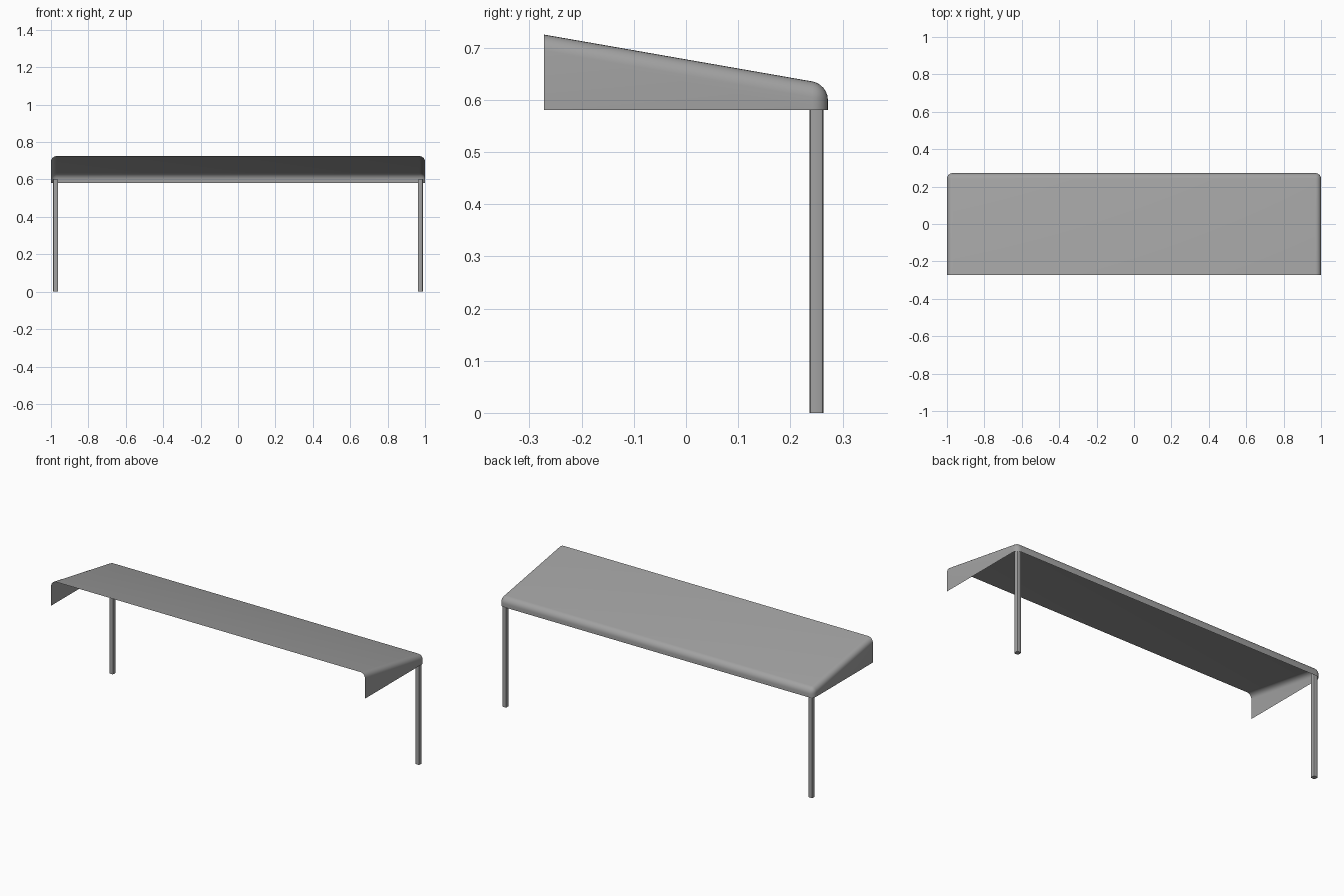
import bpy, bmesh
from mathutils import Vector

cube = bpy.data.objects.get("Cube")
if cube:
    bpy.data.objects.remove(cube, do_unlink=True)


def make_material(name, rgb):
    mat = bpy.data.materials.new(name)
    mat.use_nodes = True
    mat.diffuse_color = (*rgb, 1)
    mat.node_tree.nodes["Principled BSDF"].inputs["Base Color"].default_value = (*rgb, 1)
    return mat


def box(low, high):
    """Return a bmesh box between two opposite corners."""
    bm = bmesh.new()
    bmesh.ops.create_cube(bm, size=1)
    for v in bm.verts:
        v.co = Vector(l + (h - l) * (c + 0.5) for l, h, c in zip(low, high, v.co))
    return bm


def finish(bm, name, mat, angle):
    mesh = bpy.data.meshes.new(name)
    bm.to_mesh(mesh)
    bm.free()
    obj = bpy.data.objects.new(name, mesh)
    bpy.context.collection.objects.link(obj)
    mesh.materials.append(mat)
    bpy.ops.object.select_all(action='DESELECT')
    obj.select_set(True)
    bpy.context.view_layer.objects.active = obj
    bpy.ops.object.shade_smooth_by_angle(angle=angle)


grey = make_material("grey metal", (0.36, 0.36, 0.36))
HALF_DEPTH, SKIRT_Z, FRONT_Z, BACK_Z = 0.272, 0.58, 0.725, 0.63

# Sloping canopy sheet with rounded edges, open at the front and underneath
bm = box((-1, -HALF_DEPTH, SKIRT_Z), (1, HALF_DEPTH, FRONT_Z))
for v in bm.verts:
    if v.co.z > SKIRT_Z + 0.01 and v.co.y > 0:
        v.co.z = BACK_Z
bm.normal_update()
rounded = [e for e in bm.edges
           if all(f.normal.y > -0.9 and f.normal.z > -0.9 for f in e.link_faces)]
bmesh.ops.bevel(bm, geom=rounded, offset=0.03, segments=6, profile=0.5, affect='EDGES')
bm.normal_update()
openings = [f for f in bm.faces if f.normal.y < -0.99 or f.normal.z < -0.99]
bmesh.ops.delete(bm, geom=openings, context='FACES')
finish(bm, "canopy", grey, 0.6)

# Two back posts with chamfered corners
for name, x in (("left_post", 0.975), ("right_post", -0.975)):
    r = 0.0135
    bm = box((x - r, 0.25 - r, 0), (x + r, 0.25 + r, 0.6))
    upright = [e for e in bm.edges if abs(e.verts[0].co.z - e.verts[1].co.z) > 0.1]
    bmesh.ops.bevel(bm, geom=upright, offset=0.006, segments=2, profile=0.5, affect='EDGES')
    finish(bm, name, grey, 0.6)
